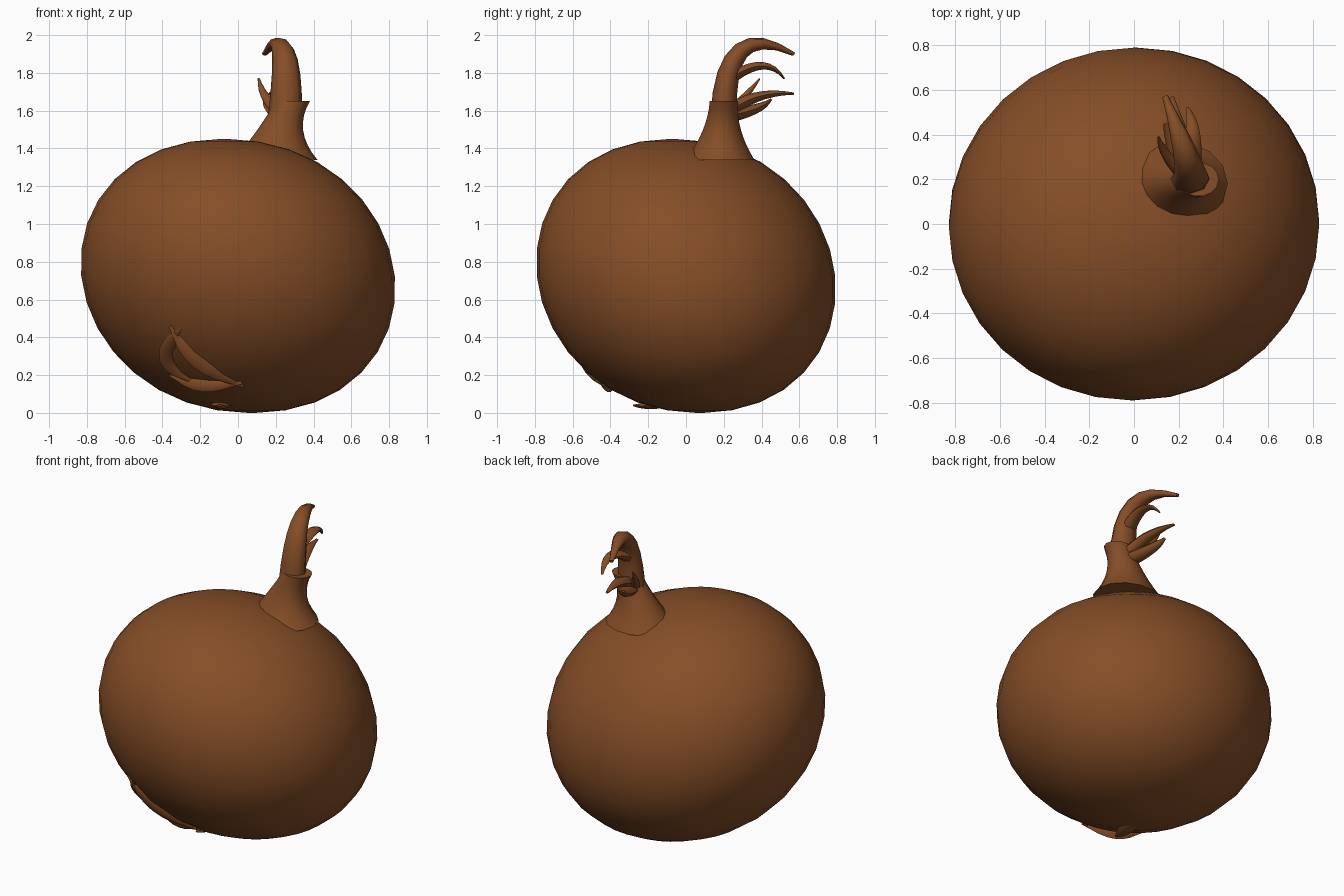
import bpy, bmesh, math
from mathutils import Vector

cube = bpy.data.objects.get("Cube")
if cube:
    bpy.data.objects.remove(cube, do_unlink=True)

skin = bpy.data.materials.new("onion brown")
skin.use_nodes = True
skin.diffuse_color = (0.235, 0.075, 0.02, 1)
skin.node_tree.nodes["Principled BSDF"].inputs["Base Color"].default_value = skin.diffuse_color

HALF_WIDTH, HALF_DEPTH, HALF_HEIGHT = 0.83, 0.79, 0.725
LEAN = -0.1
FULLNESS = 0.93


def skin_rings(name, rings):
    """Bridge rings of points, cap both ends and shade smooth."""
    bm = bmesh.new()
    loops = [[bm.verts.new(point) for point in ring] for ring in rings]
    count = len(loops[0])
    for lower, upper in zip(loops, loops[1:]):
        for i in range(count):
            j = (i + 1) % count
            bm.faces.new((lower[i], lower[j], upper[j], upper[i]))
    bm.faces.new(loops[0][::-1])
    bm.faces.new(loops[-1])
    bmesh.ops.recalc_face_normals(bm, faces=bm.faces)
    mesh = bpy.data.meshes.new(name)
    bm.to_mesh(mesh)
    bm.free()
    mesh.materials.append(skin)
    obj = bpy.data.objects.new(name, mesh)
    bpy.context.collection.objects.link(obj)
    bpy.ops.object.select_all(action='DESELECT')
    obj.select_set(True)
    bpy.context.view_layer.objects.active = obj
    bpy.ops.object.shade_smooth_by_angle(angle=math.radians(60))


def ellipse(centre, across, along, count):
    """Ring of points around a centre, spanned by two radius vectors."""
    turns = [math.tau * i / count for i in range(count)]
    return [centre + across * math.cos(t) + along * math.sin(t) for t in turns]


def bulb_section(z):
    """Centre and relative size of the leaning bulb at a height."""
    rise = z - HALF_HEIGHT
    size = max(0, 1 - (rise / HALF_HEIGHT) ** 2) ** (FULLNESS / 2)
    return Vector((LEAN * rise, LEAN * rise, z)), size


def front_of_bulb(point):
    """Move a point along y onto the front surface of the bulb."""
    centre, size = bulb_section(point.z)
    offset = (point.x - centre.x) / HALF_WIDTH
    y = centre.y - HALF_DEPTH * math.sqrt(max(0, size ** 2 - offset ** 2))
    return Vector((point.x, y, point.z))


def strand(name, start, bend, end, width, thickness,
           side=(1, 0, 0), taper=lambda t: (1 - t) ** 0.6, place=None, steps=8):
    """Flat strand along a bent path, with its width set by a taper rule."""
    start, bend, end = Vector(start), Vector(bend), Vector(end)
    rings = []
    for i in range(steps + 1):
        t = i / steps
        point = start.lerp(bend, t).lerp(bend.lerp(end, t), t)
        along = (bend - start).lerp(end - bend, t).normalized()
        if place:
            point = place(point)
        wide = Vector(side)
        wide = (wide - along * wide.dot(along)).normalized()
        scale = max(taper(t), 0.15)
        rings.append(ellipse(point, wide * width * scale,
                             along.cross(wide) * thickness * scale, 8))
    skin_rings(name, rings)


# Round bulb, leaning slightly to the front right
levels = 16
rings = []
for i in range(levels + 1):
    polar = math.pi * max(0.1, min(i, levels - 0.1)) / levels
    centre, size = bulb_section(HALF_HEIGHT * (1 - math.cos(polar)))
    rings.append(ellipse(centre, Vector((HALF_WIDTH * size, 0, 0)),
                         Vector((0, HALF_DEPTH * size, 0)), 32))
skin_rings("bulb", rings)

# Neck flaring out where it meets the bulb
rings = []
for i in range(9):
    t = i / 8
    radius = 0.09 + 0.13 * (1 - t) ** 2
    centre = Vector((0.2 + 0.09 * t * t, 0.18 + 0.02 * t, 1.34 + 0.31 * t))
    rings.append(ellipse(centre, Vector((radius, 0, 0)), Vector((0, radius * 0.85, 0)), 14))
skin_rings("neck", rings)

# Dried shoots curling backward
root = (0.25, 0.2, 1.57)
strand("main_shoot", root, (0.28, 0.2, 2.1), (0.14, 0.57, 1.9), 0.09, 0.07)
strand("side_shoot", (0.25, 0.25, 1.78), (0.28, 0.43, 1.9), (0.24, 0.52, 1.77), 0.05, 0.03)
strand("long_low_shoot", root, (0.22, 0.35, 1.71), (0.17, 0.57, 1.69), 0.06, 0.04)
strand("short_low_shoot", root, (0.17, 0.4, 1.6), (0.14, 0.45, 1.66), 0.06, 0.04)
strand("thin_shoot", root, (0.13, 0.3, 1.65), (0.11, 0.39, 1.77), 0.04, 0.03)

# Root scar: low ridges lying on the bulb
scar = dict(width=0.05, thickness=0.02, side=(0, -1, 0),
            taper=lambda t: math.sin(math.pi * t), place=front_of_bulb)
scar["width"], scar["thickness"] = scar["thickness"], scar["width"]
strand("scar_upper_ridge", (-0.36, 0, 0.46), (-0.25, 0, 0.26), (0.03, 0, 0.14), **scar)
strand("scar_side_ridge", (-0.3, 0, 0.45), (-0.48, 0, 0.28), (-0.22, 0, 0.16), **scar)
strand("scar_lower_ridge", (-0.36, 0, 0.2), (-0.2, 0, 0.14), (0.02, 0, 0.16), **scar)

# Small root nub under the front
strand("root_nub", (-0.08, -0.1, 0.06), (-0.09, -0.2, 0.03), (-0.1, -0.28, 0.04), 0.07, 0.03)
